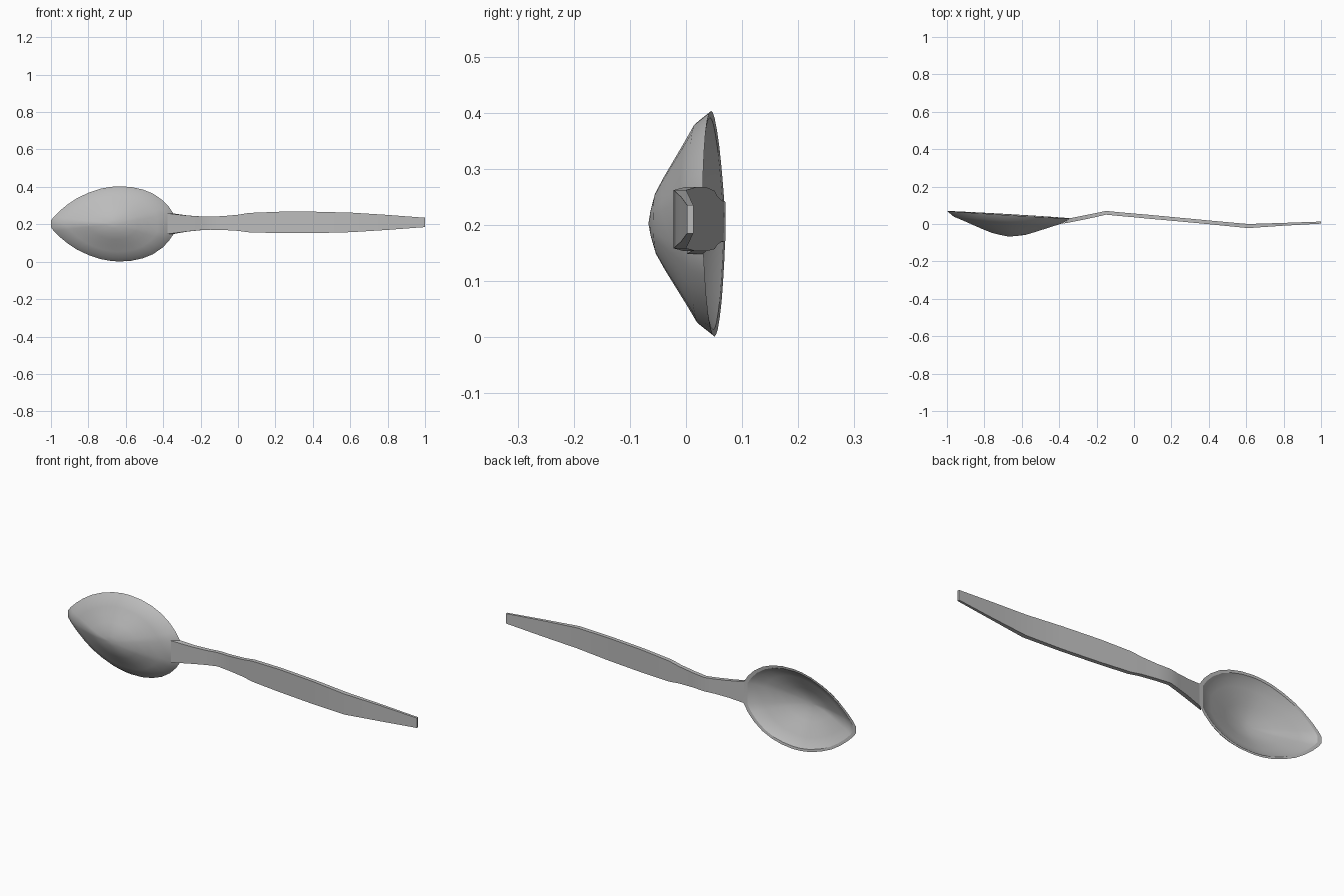
import bpy, bmesh, math

cube = bpy.data.objects.get("Cube")
if cube:
    bpy.data.objects.remove(cube)

metal = bpy.data.materials.new("grey metal")
metal.use_nodes = True
grey = (0.5, 0.5, 0.5, 1)
metal.diffuse_color = grey
metal.node_tree.nodes["Principled BSDF"].inputs["Base Color"].default_value = grey


def loft(name, rings, closed_ends):
    """Skin a list of equal point loops; a one-point loop closes to an apex."""
    bm = bmesh.new()
    loops = [[bm.verts.new(p) for p in ring] for ring in rings]
    for a, b in zip(loops, loops[1:]):
        n = max(len(a), len(b))
        for i in range(n):
            j = (i + 1) % n
            quad = [a[i % len(a)], a[j % len(a)], b[j % len(b)], b[i % len(b)]]
            bm.faces.new(list(dict.fromkeys(quad)))
    if closed_ends:
        bm.faces.new(loops[-1])
    bmesh.ops.recalc_face_normals(bm, faces=bm.faces)
    mesh = bpy.data.meshes.new(name)
    bm.to_mesh(mesh)
    bm.free()
    mesh.materials.append(metal)
    obj = bpy.data.objects.new(name, mesh)
    bpy.context.collection.objects.link(obj)
    bpy.ops.object.select_all(action="DESELECT")
    obj.select_set(True)
    bpy.context.view_layer.objects.active = obj
    bpy.ops.object.shade_smooth_by_angle(angle=math.radians(25))
    return obj


# Bowl outline: x and half height, from tip to neck
APEX_X, MID_Z = -0.67, 0.202
half = [(-1, .018), (-.985, .038), (-.955, .068), (-.91, .105), (-.86, .138),
        (-.80, .166), (-.735, .188), (-.68, .198), (-.635, .201), (-.57, .197),
        (-.51, .184), (-.455, .162), (-.405, .128), (-.37, .092), (-.345, .055)]
outline = half + [(x, -z) for x, z in reversed(half)]


def bowl_ring(scale, depth):
    """Outline shrunk towards the apex and sunk below the tilted rim plane."""
    pts = []
    for x, z in outline if scale else [(APEX_X, 0)]:
        px, pz = APEX_X + scale * (x - APEX_X), scale * z
        y = 0.05 - 0.06 * (px - APEX_X) - 0.015 * pz
        pts.append((px, y - depth, MID_Z + pz))
    return pts


outer = [(0, .117), (.12, .112), (.27, .103), (.42, .086), (.58, .066),
         (.74, .046), (.89, .028), (1, 0)]
inner = [(.94, .002), (.86, .019), (.72, .036), (.56, .054), (.40, .073),
         (.25, .088), (.11, .096), (0, .099)]
loft("bowl", [bowl_ring(s, d) for s, d in outer + inner], False)

# Handle sections: back x, back y, front x, front y, half height
sections = [(-.345, .030, -.378, .002, .055), (-.27, .045, -.275, .022, .043),
            (-.20, .059, -.205, .037, .037), (-.15, .070, -.15, .050, .035),
            (-.08, .063, -.08, .043, .037), (0, .056, 0, .036, .043),
            (.06, .051, .06, .030, .052), (.22, .036, .22, .016, .057),
            (.42, .017, .42, -.003, .057), (.61, .000, .61, -.022, .052),
            (.80, .006, .80, -.009, .040), (1, .013, 1, .002, .025)]
rings = []
for bx, by, fx, fy, h in sections:
    z = 0.203 + 0.007 * min(1, (bx + 0.35) / 0.5)
    rings.append([(bx, by, z + h), (bx, by, z - h), (fx, fy, z - h), (fx, fy, z + h)])
loft("handle", rings, True)
